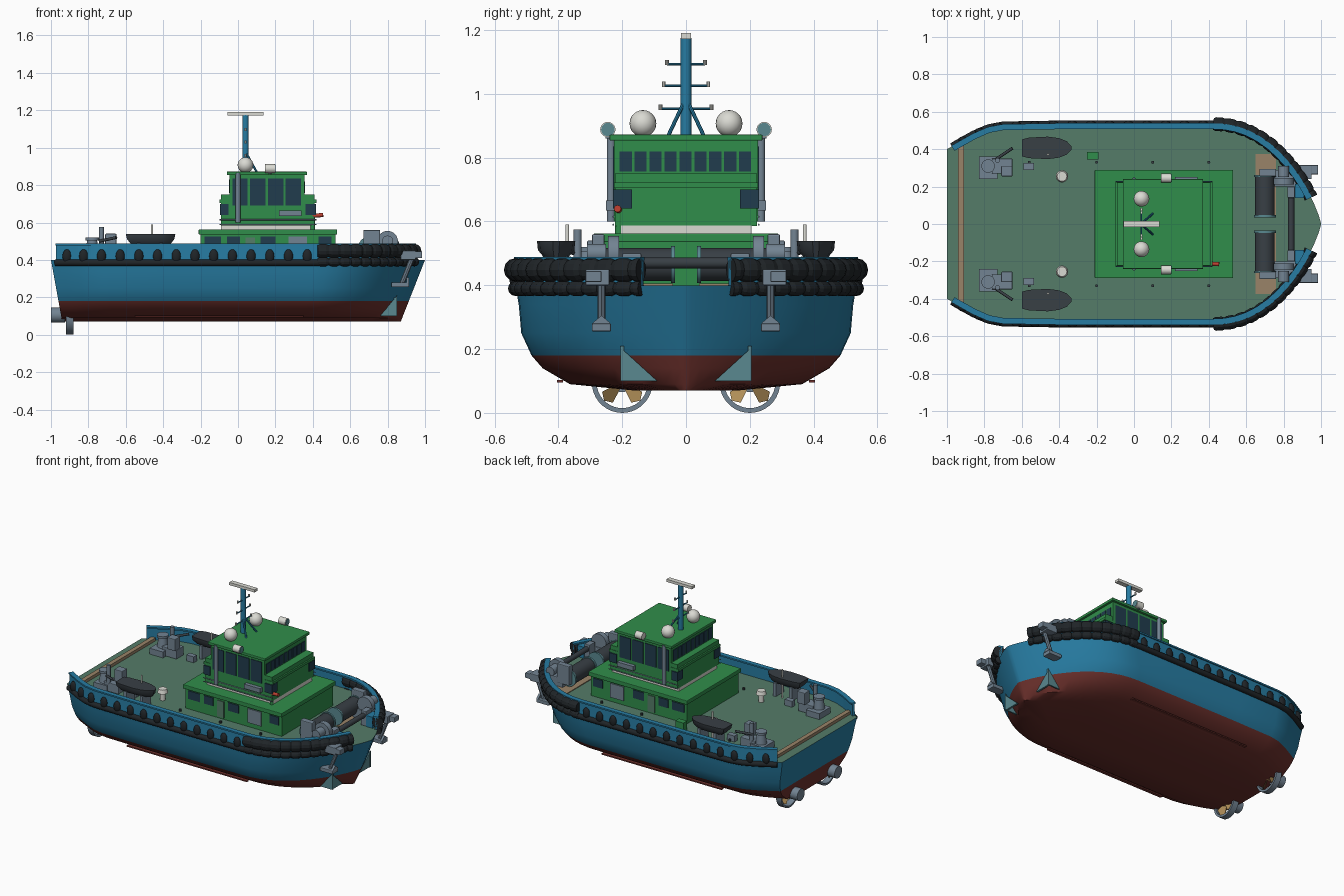
import bpy, bmesh, math
from mathutils import Vector, Matrix

if "Cube" in bpy.data.objects:
    bpy.data.objects.remove(bpy.data.objects["Cube"])

def mat(name, r, g, b):
    m = bpy.data.materials.new(name)
    m.diffuse_color = (r, g, b, 1)
    m.use_nodes = True
    m.node_tree.nodes["Principled BSDF"].inputs["Base Color"].default_value = m.diffuse_color
    return m

BLUE = mat("blue", .02, .2, .36); RED = mat("red", .15, .03, .025)
GREEN = mat("green", .03, .27, .07); DECK = mat("deck", .09, .2, .14)
BLACK = mat("rubber", .014, .018, .021); GREY = mat("steel", .17, .23, .29)
GLASS = mat("glass", .015, .045, .075); TAN = mat("wood", .32, .23, .14)
WHITE = mat("white", .7, .7, .65); TEAL = mat("teal", .1, .25, .28)
BRONZE = mat("bronze", .45, .28, .1); ALERT = mat("orange_red", .5, .05, .03)
DARK = mat("dark_grey", .04, .05, .06)

def finish(name, bm, *mats, smooth=False):
    bmesh.ops.recalc_face_normals(bm, faces=bm.faces)
    me = bpy.data.meshes.new(name)
    bm.to_mesh(me); bm.free()
    for m in mats:
        me.materials.append(m)
    ob = bpy.data.objects.new(name, me)
    bpy.context.collection.objects.link(ob)
    if smooth:
        bpy.ops.object.select_all(action='DESELECT')
        ob.select_set(True)
        bpy.context.view_layer.objects.active = ob
        bpy.ops.object.shade_smooth_by_angle(angle=math.radians(35))
    return ob

def sides(both):
    return (1, -1) if both else (1,)

def box(name, x, y, z, m, both=False, bevel=0):
    bm = bmesh.new()
    for s in sides(both):
        c = Vector((sum(x) / 2, s * sum(y) / 2, sum(z) / 2))
        size = (x[1] - x[0], abs(y[1] - y[0]), z[1] - z[0])
        bmesh.ops.create_cube(bm, size=1, matrix=Matrix.Translation(c) @ Matrix.Diagonal((*size, 1)))
    if bevel:
        bmesh.ops.bevel(bm, geom=bm.edges[:], offset=bevel, segments=2, affect='EDGES', profile=.5)
    return finish(name, bm, m)

def rod(name, a, b, r, m, both=False, r2=None, n=20):
    bm = bmesh.new()
    for s in sides(both):
        p, q = Vector((a[0], s * a[1], a[2])), Vector((b[0], s * b[1], b[2]))
        rot = (q - p).to_track_quat('Z', 'Y').to_matrix().to_4x4()
        bmesh.ops.create_cone(bm, cap_ends=True, segments=n, radius1=r, radius2=r if r2 is None else r2,
                              depth=(q - p).length, matrix=Matrix.Translation((p + q) / 2) @ rot)
    return finish(name, bm, m, smooth=True)

def ball(name, c, scale, m, both=False):
    bm = bmesh.new()
    for s in sides(both):
        bmesh.ops.create_uvsphere(bm, u_segments=20, v_segments=12, radius=1,
            matrix=Matrix.Translation((c[0], s * c[1], c[2])) @ Matrix.Diagonal((*scale, 1)))
    return finish(name, bm, m, smooth=True)

def prism(name, pts, thick, m, both=True):
    bm = bmesh.new()
    d = Vector(thick)
    for s in sides(both):
        rings = [[bm.verts.new(((Vector(p) + k * d) * Vector((1, 1, 1))).to_tuple()) for p in pts] for k in (0, 1)]
        for v in rings[0] + rings[1]:
            v.co.y *= s
        bm.faces.new(rings[0]); bm.faces.new(rings[1])
        for i in range(len(pts)):
            j = (i + 1) % len(pts)
            bm.faces.new((rings[0][i], rings[0][j], rings[1][j], rings[1][i]))
    return finish(name, bm, m)

# deck outline, +y half, stern to bow
half = [(-1, .40), (-.94, .435), (-.86, .48), (-.78, .515), (-.70, .53), (-.4, .535), (0, .535), (.42, .535)]
for i in range(1, 15):
    u = math.sin(i / 14 * math.pi / 2)
    half.append((.42 + .58 * u, .535 * max(0, 1 - u ** 2.2) ** .8))

def resample(path, step):
    out, carry = [], 0
    for a, b in zip(path, path[1:]):
        a, b = Vector(a), Vector(b)
        L = (b - a).length
        t = carry
        while t < L:
            d = (b - a) / L
            out.append((a + d * t, Vector((-d.y, d.x))))
            t += step
        carry = t - L
    return out

# hull: outline lofted through levels (z, width factor)
levels = [(.40, 1), (.34, .98), (.25, .965), (.18, .905), (.14, .84), (.09, .68), (.07, .3)]
bm = bmesh.new()
rings = []
for z, k in levels:
    t = (z - .07) / .33
    xs, xb = -.94 - .06 * t, .87 + .13 * t
    loop = half + [(x, -y) for x, y in reversed(half[:-1])]
    rings.append([bm.verts.new((xs + (x + 1) / 2 * (xb - xs), y * k, z)) for x, y in loop])
for li, (A, B) in enumerate(zip(rings, rings[1:])):
    for i in range(len(A)):
        j = (i + 1) % len(A)
        bm.faces.new((A[i], A[j], B[j], B[i])).material_index = 1 if li >= 3 else 0
bm.faces.new(rings[0]).material_index = 2
bm.faces.new(rings[-1]).material_index = 1
finish("hull", bm, BLUE, RED, DECK, smooth=True)

def sweep(name, samples, section, m, ripple=None, smooth=False):
    bm = bmesh.new()
    for s in (1, -1):
        prev = None
        for i, (p, nrm) in enumerate(samples):
            k = ripple(i) if ripple else 1
            ring = []
            cz = sum(z for o, z in section) / len(section)
            for o, z in section:
                q = p + nrm * o * k
                ring.append(bm.verts.new((q.x, s * q.y, cz + (z - cz) * k)))
            if prev:
                for a in range(len(ring)):
                    b = (a + 1) % len(ring)
                    bm.faces.new((prev[a], prev[b], ring[b], ring[a]))
            else:
                bm.faces.new(ring)
            prev = ring
        bm.faces.new(prev)
    return finish(name, bm, m, smooth=smooth)

def circle(r, z, n=12, off=0):
    return [(off + r * math.cos(i * math.tau / n), z + r * math.sin(i * math.tau / n)) for i in range(n)]

# bulwark, rubbing rail and fenders
fine = resample(half, .015)
wall = [s for s in fine if s[0].x > -.975 and s[0].y > .14]
sweep("bulwark", wall, [(-.018, .39), (.0, .39), (-.004, .485), (-.018, .485)], BLUE)
sweep("bulwark_cap", wall, [(-.028, .478), (.004, .478), (.004, .488), (-.028, .488)], BLUE)
sweep("rub_rail", [s for s in wall if s[0].x < .45], circle(.018, .385), BLACK, smooth=True)
bow = [s for s in fine if s[0].x > .42 and s[0].y > .14]
sweep("bow_fender_upper", bow, circle(.037, .448), BLACK, lambda i: .86 if i % 4 == 0 else 1)
sweep("bow_fender_lower", bow, circle(.024, .39), BLACK, lambda i: .75 if i % 4 == 0 else 1)
side = [s for s in resample(half, .1) if -.98 < s[0].x < .42]
for i, (p, nrm) in enumerate(side):
    q = p + nrm * .002
    ball(f"side_tyre_{i}", (q.x, q.y, .42), (.024, .016, .037), BLACK, True)

# deck wood and small deck parts
box("stern_wood_beam", (-.94, -.91), (-.42, .42), (.395, .42), TAN)
box("bow_wood_deck", (.65, .76), (.04, .375), (.395, .405), TAN, True)
box("locker", (-.25, -.19), (.345, .385), (.40, .46), GREEN)
rod("vent_stem", (-.385, .255, .4), (-.385, .255, .46), .018, WHITE, True)
rod("vent_cap", (-.385, .255, .45), (-.385, .255, .475), .033, WHITE, True, .026)
for i, x in enumerate((-.56, -.2, .1, .4)):
    rod(f"deck_fitting_{i}", (x, .33, .4), (x, .33, .415), .008, DARK, True, n=8)

# deckhouse
box("deckhouse", (-.2, .52), (-.275, .275), (.40, .54), GREEN)
box("deckhouse_roof", (-.21, .53), (-.29, .29), (.535, .563), GREEN, bevel=.004)
for i, (a, b) in enumerate(((-.18, -.09), (-.06, .01), (.12, .2), (.43, .5))):
    box(f"deckhouse_window_{i}", (a, b), (.27, .28), (.47, .525), GLASS, True)
box("side_grating", (.27, .37), (.27, .282), (.43, .525), GREY, True)
box("deckhouse_door", (.04, .09), (.27, .281), (.41, .52), DECK, True)

# bridge: middle block and wheelhouse
box("bridge_base", (-.09, .41), (-.205, .205), (.56, .588), WHITE)
box("bridge_lower", (-.09, .41), (-.222, .222), (.585, .75), GREEN)
box("bridge_ledge", (-.1, .42), (-.225, .225), (.705, .722), GREEN)
box("wheelhouse", (-.045, .355), (-.225, .225), (.60, .86), GREEN)
box("wheelhouse_roof", (-.06, .37), (-.24, .24), (.853, .872), GREEN, bevel=.004)
for i in range(4):
    x = -.03 + i * .095
    box(f"side_window_{i}", (x, x + .082), (.22, .229), (.69, .835), GLASS, True)
for i in range(9):
    y = -.208 + i * .0468
    box(f"front_window_{i}", (.35, .359), (y, y + .038), (.757, .82), GLASS)
    box(f"rear_window_{i}", (-.049, -.04), (y, y + .038), (.757, .83), GLASS)
for n, x in (("aft", (-.096, -.05)), ("fore", (.36, .416))):
    box(f"corner_window_{n}", x, (.17, .229), (.64, .70), GLASS, True)
rod("exhaust_pipe", (0, .235, .6), (0, .235, .865), .013, GREY, True)
box("raft_rack", (.22, .34), (.22, .25), (.635, .665), GREY, True)
rod("fire_monitor", (.38, -.21, .635), (.455, -.215, .64), .011, ALERT)
rod("fire_monitor_stand", (.4, -.21, .56), (.4, -.21, .64), .012, GREEN)
for z in (.59, .615):
    rod("roof_rail", (-.1, .228, z), (.42, .228, z), .003, GREY, True, n=8)

# mast and roof equipment
rod("mast", (.04, 0, .87), (.04, 0, 1.175), .017, BLUE)
box("radar_bar", (-.055, .135), (-.016, .016), (1.172, 1.19), WHITE)
for i, (z, w) in enumerate(((.953, .08), (1.025, .07), (1.093, .06))):
    rod(f"mast_spreader_{i}", (.04, -w, z), (.04, w, z), .004, BLUE, n=8)
    rod(f"mast_lamp_{i}", (.04, w, z - .003), (.04, w, z + .013), .006, WHITE, True, n=10)
rod("mast_brace", (.1, .055, .87), (.045, .008, .97), .006, BLUE, True, n=8)
rod("dome_stem", (.04, .135, .865), (.04, .135, .89), .018, WHITE, True)
ball("radar_dome", (.04, .135, .907), (.042, .042, .042), WHITE, True)
rod("searchlight", (.145, .245, .888), (.197, .245, .888), .024, WHITE, True)
rod("searchlight_lens", (.197, .245, .888), (.2, .245, .888), .021, TEAL, True)
rod("searchlight_stem", (.17, .245, .86), (.17, .245, .88), .008, GREY, True)

# small boats, pointed at the bow, with davit posts
bm = bmesh.new()
for s in (1, -1):
    prev = None
    for x, w in ((-.6, .045), (-.56, .055), (-.46, .06), (-.40, .052), (-.36, .036), (-.335, .01)):
        ring = [bm.verts.new((x - dx * (x + .46), s * (.407 + w * f), z)) for f, z, dx in
                ((-1, .538, 0), (-.95, .51, .05), (-.6, .485, .2), (.6, .485, .2), (.95, .51, .05), (1, .538, 0))]
        if prev:
            for a in range(6):
                bm.faces.new((prev[a], prev[(a + 1) % 6], ring[(a + 1) % 6], ring[a]))
        else:
            bm.faces.new(ring)
        prev = ring
    bm.faces.new(prev)
finish("small_boat", bm, DARK, smooth=True)
rod("davit_post", (-.46, .372, .4), (-.46, .372, .59), .006, WHITE, True)
for x in (-.53, -.41):
    box("boat_cradle", (x - .01, x + .01), (.36, .45), (.4, .49), GREY, True)

# stern deck machinery
box("stern_winch_base", (-.83, -.73), (.24, .36), (.40, .44), GREY, True)
rod("stern_capstan", (-.78, .31, .44), (-.78, .31, .51), .035, GREY, True, .026)
rod("stern_capstan_top", (-.78, .31, .505), (-.78, .31, .52), .036, GREY, True)
box("crane_base", (-.76, -.65), (.27, .35), (.40, .46), GREY, True, .004)
rod("crane_post", (-.73, .34, .45), (-.73, .34, .575), .013, GREY, True)
rod("crane_arm", (-.74, .345, .5), (-.65, .405, .52), .008, DARK, True)
box("winch_motor", (-.71, -.65), (.255, .31), (.46, .54), GREY, True, .004)
box("valve_box", (-.59, -.535), (.29, .325), (.4, .44), GREY, True)

# bow winch
rod("winch_drum", (.70, .04, .465), (.70, .25, .465), .052, DARK, True, n=28)
for i, y in enumerate((.035, .25)):
    rod(f"drum_flange_{i}", (.70, y, .465), (.70, y + .012, .465), .058, TEAL, True, n=28)
rod("anchor_wheel", (.8, .21, .5), (.8, .245, .5), .055, GREY, True, n=28)
rod("warping_head", (.80, .25, .5), (.80, .31, .5), .03, GREY, True)
box("windlass_frame", (.72, .87), (.2, .29), (.40, .465), GREY, True, .005)
box("windlass_motor", (.67, .76), (.255, .295), (.43, .56), GREY, True, .005)
rod("bow_crossbar", (.84, -.2, .47), (.84, .2, .47), .017, DARK)
box("bow_bollard", (.82, .86), (.14, .2), (.4, .5), GREY, True, .004)
box("bow_chock", (.86, .91), (.14, .215), (.4, .475), BLUE, True)

# anchors at the bow
box("hawse_block", (.935, .985), (.265, .315), (.41, .445), GREY, True, .004)
box("hawse_plate", (.87, .95), (.24, .315), (.40, .45), GREY, True, .004)
rod("anchor_shank", (.935, .265, .42), (.875, .265, .27), .013, GREY, True, n=8)
box("anchor_flukes", (.82, .915), (.235, .295), (.255, .28), GREY, True, .004)
prism("anchor_crown", [(.9, .235, .28), (.9, .295, .28), (.9, .265, .305)], (.015, 0, 0), GREY)

# bow fins and bilge keels
prism("bow_fin_cross", [(.835, .2, .2), (.835, .2, .1), (.835, .09, .1)], (.012, 0, 0), TEAL)
prism("bow_fin_long", [(.85, .195, .21), (.85, .195, .1), (.76, .195, .1)], (0, .01, 0), TEAL)
box("bilge_keel", (-.55, .35), (.385, .405), (.095, .103), RED, True)

# stern thrusters: pod, ring and propeller
rod("thruster_pod", (-1, .2, .105), (-.925, .2, .105), .04, GREY, True, n=24)
rod("thruster_shaft", (-.93, .2, .1), (-.77, .2, .1), .022, BRONZE, True)
bm = bmesh.new()
for s in (1, -1):
    prof = [(-.92, .095), (-.88, .095), (-.88, .08), (-.92, .083)]
    vs = [[bm.verts.new((x, s * .2 + r * math.cos(a * math.tau / 36), .095 + r * math.sin(a * math.tau / 36)))
           for x, r in prof] for a in range(36)]
    for a in range(36):
        A, B = vs[a], vs[(a + 1) % 36]
        for k in range(4):
            bm.faces.new((A[k], A[(k + 1) % 4], B[(k + 1) % 4], B[k]))
finish("thruster_ring", bm, GREY, smooth=True)
for i in range(4):
    a = math.pi / 4 + i * math.pi / 2
    c, s = math.cos(a), math.sin(a)
    pts = [(-.9 + d, .2 + r * c - w * s, .095 + r * s + w * c) for r, w, d in
           ((.015, -.008, -.01), (.065, -.024, -.014), (.08, 0, 0), (.065, .024, .014), (.015, .008, .01))]
    prism(f"propeller_blade_{i}", pts, (.005, 0, 0), BRONZE)
